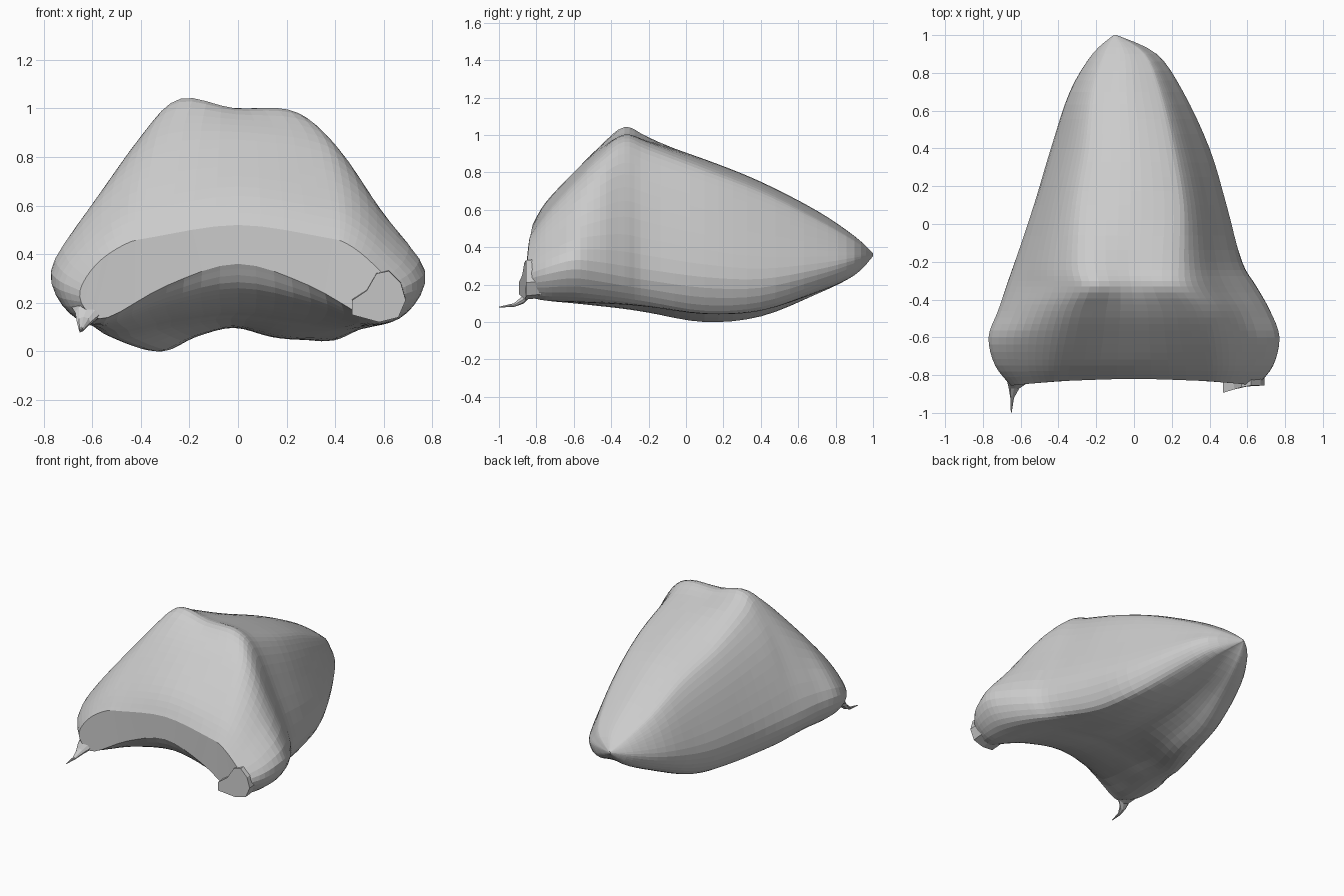
import bpy, bmesh
from mathutils import Vector

if "Cube" in bpy.data.objects:
    bpy.data.objects.remove(bpy.data.objects["Cube"])

# Stations along y: y, centre x, top z, ridge half-width, ridge z,
# widest half-width, its z, lower lobe x, lobe z, underside centre z
STATIONS = [
    (-.82, 0, .52, .35, .47, .65, .25, .58, .14, .36),
    (-.75, 0, .64, .34, .59, .735, .29, .60, .115, .26),
    (-.60, 0, .80, .31, .76, .77, .33, .58, .10, .195),
    (-.46, 0, .93, .28, .90, .72, .32, .55, .085, .165),
    (-.33, -.015, 1.00, .22, .995, .66, .30, .52, .07, .15),
    (-.20, -.03, .97, .23, .95, .60, .28, .48, .05, .13),
    (.10, -.02, .87, .23, .835, .51, .24, .34, .00, .10),
    (.40, -.02, .75, .19, .715, .42, .23, .28, .03, .105),
    (.70, -.04, .595, .15, .56, .30, .28, .18, .15, .17),
    (.90, -.05, .46, .09, .44, .17, .33, .10, .25, .26),
    (1.0, -.10, .367, .004, .366, .008, .36, .004, .352, .352),
]


def catmull(a, b, c, d, t):
    return 0.5 * (2 * b + (c - a) * t + (2 * a - 5 * b + 4 * c - d) * t * t
                  + (3 * b - a - 3 * c + d) * t ** 3)


def smooth_line(pts, steps, closed):
    """Catmull-Rom resampling through the given points."""
    n, out = len(pts), []
    get = (lambda i: pts[i % n]) if closed else (lambda i: pts[max(0, min(n - 1, i))])
    for i in range(n if closed else n - 1):
        for k in range(steps):
            out.append(catmull(get(i - 1), get(i), get(i + 1), get(i + 2), k / steps))
    if not closed:
        out.append(pts[-1])
    return out


def section(y, cx, zt, tw, ts, w, zw, lx, lz, zc):
    """Closed control ring: top, right side, underside, left side."""
    def half(bulge):
        mx, mz = (tw + w) / 2 + bulge * w, (ts + zw) / 2
        return [(tw, ts), (tw + (mx - tw) * .5, ts + (mz - ts) * .27),
                (mx, mz), (w, zw),
                (lx + (w - lx) * .6, lz + (zw - lz) * .25), (lx * .92, lz),
                (lx * .5, lz * .4 + zc * .6)]
    size = min(1, w / .4)
    feet = .03 if y < -.8 else 0    # corners reach further forward
    place = lambda x, z: Vector((cx + x, y - feet * (x / .6) ** 2, z))
    right = [place(x, z) for x, z in half(.085)]
    left = [place(-x, z) for x, z in half(.125)]
    # slight natural asymmetry: left ridge higher, right lobe higher
    left[0].z += .045 * max(0, 1 - abs(y + .33) / .4)
    right[5].z += .05 * size * max(0, 1 - abs(y - .1) / .8)
    return [Vector((cx, y, zt))] + right + [Vector((cx, y, zc))] + left[::-1]


def loft(name, rings, strip_caps=False):
    """Skin the rings; cap with top-to-bottom strips or single faces."""
    bm = bmesh.new()
    rows = [[bm.verts.new(p) for p in r] for r in rings]
    n = len(rows[0])
    for a, b in zip(rows, rows[1:]):
        for i in range(n):
            j = (i + 1) % n
            bm.faces.new((a[i], a[j], b[j], b[i]))
    for r in (rows[0], rows[-1]):
        if not strip_caps:
            bm.faces.new(r)
            continue
        h, q = n // 2, n // 4
        for i in list(range(q)) + list(range(-q, 0)):
            quad = (r[i % n], r[(i + 1) % n], r[(h - i - 1) % n], r[(h - i) % n])
            bm.faces.new(list(dict.fromkeys(quad)))
    bmesh.ops.recalc_face_normals(bm, faces=bm.faces)
    me = bpy.data.meshes.new(name)
    bm.to_mesh(me)
    bm.free()
    ob = bpy.data.objects.new(name, me)
    bpy.context.collection.objects.link(ob)
    return ob


# Main wedge-shaped body, finely faceted
control = [section(*s) for s in STATIONS]
columns = [smooth_line(list(c), 4, False) for c in zip(*control)]
loft("wedge_body", [smooth_line(list(r), 4, True) for r in zip(*columns)], True)

# Cut-off stub on the right foot, with its ragged flat end
outline = [(.47, .15), (.47, .21), (.53, .25), (.57, .32), (.62, .33),
           (.67, .28), (.69, .21), (.66, .14), (.58, .12)]
ends = [Vector((x, -.855 - max(0, .6 - x) * .3, z)) for x, z in outline]
loft("right_foot_stub", [[Vector((p.x, -.76, p.z + .01)) for p in ends], ends])

# Thin drawn-out spike on the left foot
spike = [(-.60, -.76, .19, .09, .06), (-.615, -.84, .16, .055, .035),
         (-.635, -.87, .12, .028, .022), (-.645, -.92, .09, .01, .01),
         (-.65, -1.0, .08, .002, .002)]
ring = [(1, 0), (.7, .7), (0, 1), (-.7, .7), (-1, 0), (-.7, -.7), (0, -1), (.7, -.7)]
loft("left_foot_spike", [[Vector((x + u * rx, y, z + v * rz)) for u, v in ring]
                         for x, y, z, rx, rz in spike])
